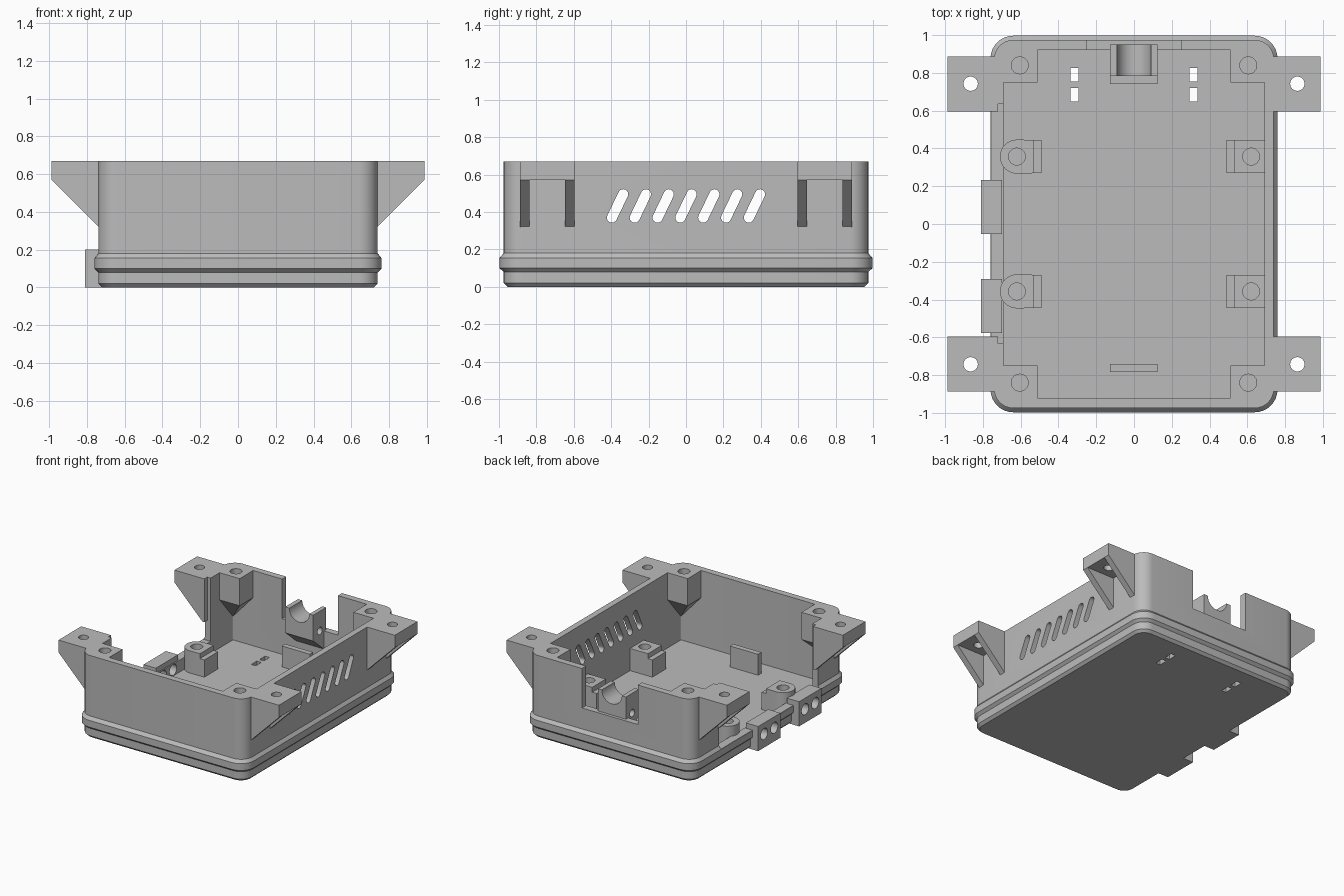
import bpy, bmesh, math
from mathutils import Vector

if "Cube" in bpy.data.objects:
    bpy.data.objects.remove(bpy.data.objects["Cube"])

grey = bpy.data.materials.new("grey plastic")
grey.diffuse_color = (0.5, 0.5, 0.5, 1)
grey.use_nodes = True
grey.node_tree.nodes["Principled BSDF"].inputs["Base Color"].default_value = grey.diffuse_color


def finish(name, bm):
    bmesh.ops.recalc_face_normals(bm, faces=bm.faces)
    me = bpy.data.meshes.new(name)
    bm.to_mesh(me)
    bm.free()
    me.materials.append(grey)
    ob = bpy.data.objects.new(name, me)
    bpy.context.collection.objects.link(ob)
    return ob


def solid(name, pts):
    """Convex solid around a set of points."""
    bm = bmesh.new()
    vs = [bm.verts.new(p) for p in pts]
    bmesh.ops.convex_hull(bm, input=vs)
    bmesh.ops.delete(bm, geom=[v for v in bm.verts if not v.link_faces], context='VERTS')
    bmesh.ops.dissolve_limit(bm, angle_limit=0.01, verts=bm.verts, edges=bm.edges)
    return finish(name, bm)


def corners(x0, x1, y0, y1, z0, z1):
    return [(x, y, z) for x in (x0, x1) for y in (y0, y1) for z in (z0, z1)]


def tube(a, b, r, n=24):
    """Points of a cylinder running from a to b."""
    a, b = Vector(a), Vector(b)
    q = (b - a).to_track_quat('Z', 'Y')
    return [c + q @ Vector((r * math.cos(t), r * math.sin(t), 0))
            for c in (a, b) for t in (2 * math.pi * i / n for i in range(n))]


def cut(ob, point_sets):
    """Subtract convex cutters from an object."""
    for pts in point_sets:
        c = solid("cutter", pts)
        c.hide_render = True
        m = ob.modifiers.new("cut", 'BOOLEAN')
        m.operation, m.solver, m.object = 'DIFFERENCE', 'EXACT', c
        bpy.context.view_layer.objects.active = ob
        bpy.ops.object.modifier_apply(modifier=m.name)
        bpy.data.objects.remove(c)


def ring(hx, hy, r, z, n=8):
    """Rounded rectangle outline."""
    out = []
    for k, (sx, sy) in enumerate(((1, 1), (-1, 1), (-1, -1), (1, -1))):
        for i in range(n + 1):
            t = math.pi / 2 * (k + i / n)
            out.append((sx * (hx - r) + r * math.cos(t), sy * (hy - r) + r * math.sin(t), z))
    return out


# Tray shell: outside profile going up, then inside going down to the floor
H, FLOOR = 0.67, 0.06
profile = [(0.72, 0.955, 0.08, 0), (0.74, 0.975, 0.1, 0.02), (0.74, 0.975, 0.1, 0.08),
           (0.76, 0.997, 0.12, 0.1), (0.76, 0.997, 0.12, 0.155), (0.74, 0.975, 0.1, 0.18),
           (0.74, 0.975, 0.1, H), (0.69, 0.922, 0.01, H), (0.69, 0.922, 0.01, FLOOR)]
bm = bmesh.new()
rings = [[bm.verts.new(p) for p in ring(*row)] for row in profile]
for a, b in zip(rings, rings[1:]):
    for i in range(len(a)):
        j = (i + 1) % len(a)
        bm.faces.new((a[i], a[j], b[j], b[i]))
bm.faces.new(rings[0][::-1])
bm.faces.new(rings[-1])
shell = finish("tray_shell", bm)

connector_y = (0.09, -0.435)
wire_holes = [tube((-0.9, y + d, 0.11), (-0.68, y + d, 0.11), 0.045)
              for y in connector_y for d in (-0.065, 0.065)]
cuts = [corners(-0.9, -0.685, -0.632, 0.635, 0.157, 0.8),      # open left side
        corners(-0.25, 0.25, 0.9, 1.1, 0.35, 0.8)]             # rear notch
for i in range(7):                                             # slanted vents
    y = (i - 3) * 0.122
    cuts.append(tube((0.6, y - 0.03, 0.37), (0.8, y - 0.03, 0.37), 0.027, 16)
                + tube((0.6, y + 0.03, 0.495), (0.8, y + 0.03, 0.495), 0.027, 16))
for x in (-0.315, 0.315):                                      # floor slots
    for y in (0.79, 0.685):
        cuts.append(corners(x - 0.02, x + 0.02, y - 0.035, y + 0.035, -0.1, 0.1))
cut(shell, cuts + wire_holes)

# Wire connector blocks on the left side
for y in connector_y:
    block = solid("connector_block", corners(-0.81, -0.70, y - 0.143, y + 0.143, 0, 0.2))
    cut(block, wire_holes)

for sx in (-1, 1):
    for sy in (-1, 1):
        # Corner screw posts, tapering into the walls
        x0, x1, y0, y1 = 0.51 * sx, 0.70 * sx, 0.75 * sy, 0.93 * sy
        post = solid("corner_post", corners(x0, x1, y0, y1, 0.45, H) + [(x1, y1, 0.24)])
        cut(post, [tube((0.605 * sx, 0.84 * sy, 0.42), (0.605 * sx, 0.84 * sy, 0.8), 0.045)])

        # Mounting ears with a screw hole and two gussets
        ear = solid("mounting_ear", corners(0.72 * sx, 0.988 * sx, 0.597 * sy, 0.888 * sy, 0.57, H))
        cut(ear, [tube((0.865 * sx, 0.743 * sy, 0.4), (0.865 * sx, 0.743 * sy, 0.8), 0.038)])
        for y in (0.597, 0.838):
            solid("ear_gusset", [(x * sx, yy * sy, z) for yy in (y, y + 0.05)
                                 for x, z in ((0.72, 0.57), (0.988, 0.57), (0.738, 0.32), (0.72, 0.32))])

        # Circuit board standoffs with a lower ledge
        y = 0.357 * sy
        end = tube((0.62 * sx, y, 0.05), (0.62 * sx, y, 0.24), 0.09, 32)
        if sx > 0:
            end = corners(0.6, 0.71, y - 0.088, y + 0.088, 0.05, 0.24)
        standoff = solid("standoff", end + corners(0.53 * sx, 0.62 * sx, y - 0.088, y + 0.088, 0.05, 0.24))
        cut(standoff, [tube((0.62 * sx, y, 0.1), (0.62 * sx, y, 0.5), 0.045)])
        solid("standoff_ledge", corners(0.49 * sx, 0.535 * sx, y - 0.088, y + 0.088, 0.05, 0.2))

# Upright board stops at both ends of the floor
for sy in (-1, 1):
    solid("board_stop", corners(-0.127, 0.125, 0.742 * sy, 0.785 * sy, 0.05, 0.23))

# Cable saddle on the rear wall
saddle = solid("cable_saddle", [(x, y, z) for x in (-0.127, 0.125) for y, z in
                                ((0.785, 0.53), (0.95, 0.53), (0.95, 0.18), (0.785, 0.32))])
cut(saddle, [tube((0, 0.7, 0.53), (0, 1.1, 0.53), 0.09, 32),
             tube((-0.3, 0.87, 0.37), (0.3, 0.87, 0.37), 0.03, 16)])

# Smooth the rounded surfaces while keeping edges crisp
bpy.ops.object.select_all(action='SELECT')
bpy.ops.object.shade_smooth_by_angle(angle=math.radians(30))
